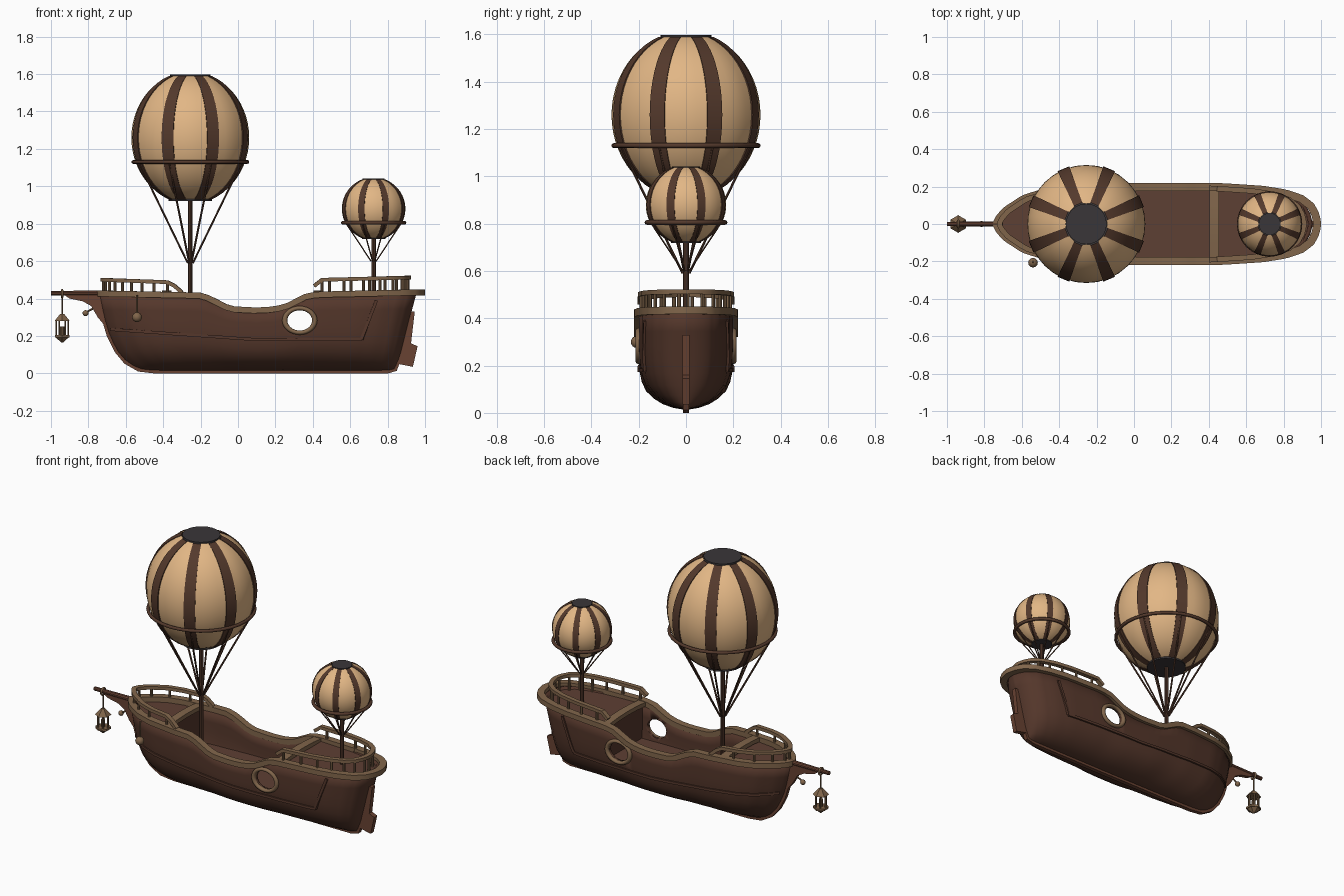
import bpy, bmesh
from math import pi, sin, cos, sqrt
from mathutils import Vector

if "Cube" in bpy.data.objects:
    bpy.data.objects.remove(bpy.data.objects["Cube"])


def material(name, *rgb):
    m = bpy.data.materials.new(name)
    m.use_nodes = True
    m.diffuse_color = (*rgb, 1)
    m.node_tree.nodes["Principled BSDF"].inputs["Base Color"].default_value = (*rgb, 1)
    return m


HULL = material("hull brown", .09, .038, .024)
KEEL = material("keel brown", .14, .055, .032)
DECK = material("deck brown", .11, .05, .033)
TRIM = material("trim tan", .22, .132, .07)
CLOTH = material("balloon cream", .76, .47, .235)
BAND = material("balloon band brown", .088, .041, .025)
CAP = material("cap grey", .042, .037, .04)


def finish(ob, mat, angle=.6):
    if not ob.data.materials:
        ob.data.materials.append(mat)
    bpy.ops.object.select_all(action='DESELECT')
    ob.select_set(True)
    bpy.context.view_layer.objects.active = ob
    bpy.ops.object.shade_smooth_by_angle(angle=angle)
    return ob


def mesh(name, verts, faces, mat, angle=.6):
    bm = bmesh.new()
    vs = [bm.verts.new(v) for v in verts]
    for f in faces:
        bm.faces.new([vs[i] for i in f])
    bmesh.ops.remove_doubles(bm, verts=bm.verts, dist=.0005)
    bmesh.ops.recalc_face_normals(bm, faces=bm.faces)
    me = bpy.data.meshes.new(name)
    bm.to_mesh(me)
    ob = bpy.data.objects.new(name, me)
    bpy.context.collection.objects.link(ob)
    return finish(ob, mat, angle)


def grid(name, rows, mat, wrap=False, loop=False, caps=False, angle=.6):
    """Skin a list of equal-length rows of points."""
    n, k = len(rows), len(rows[0])
    faces = [(i * k + j, i * k + (j + 1) % k, (i + 1) % n * k + (j + 1) % k, (i + 1) % n * k + j)
             for i in range(n if loop else n - 1) for j in range(k if wrap else k - 1)]
    if caps:
        faces += [tuple(range(k)), tuple(range((n - 1) * k, n * k))]
    return mesh(name, [p for r in rows for p in r], faces, mat, angle)


def sweep(name, path, w, h, mat, loop=False, side=None):
    """Rectangular beam along a path."""
    path, rows = [Vector(p) for p in path], []
    n = len(path)
    for i, p in enumerate(path):
        a = path[(i - 1) % n] if loop or i else p
        b = path[(i + 1) % n] if loop or i < n - 1 else p
        t = (b - a).normalized()
        s = side or t.cross(Vector((0, 0, 1))).normalized()
        up = s.cross(t)
        rows.append([p + s * x * w / 2 + up * y * h / 2 for x, y in ((-1, -1), (1, -1), (1, 1), (-1, 1))])
    return grid(name, rows, mat, True, loop, not loop)


def rod(name, a, b, r, mat, r2=None, sides=10):
    a, b = Vector(a), Vector(b)
    bpy.ops.mesh.primitive_cone_add(vertices=sides, radius1=r, radius2=r if r2 is None else r2,
                                    depth=(b - a).length, location=(a + b) / 2,
                                    rotation=(b - a).to_track_quat('Z', 'Y').to_euler())
    bpy.context.object.name = name
    return finish(bpy.context.object, mat)


def ball(name, loc, r, mat):
    bpy.ops.mesh.primitive_uv_sphere_add(segments=12, ring_count=8, radius=r, location=loc)
    bpy.context.object.name = name
    return finish(bpy.context.object, mat)


def ring(name, loc, major, minor, mat, rot=(0, 0, 0), scale=(1, 1, 1)):
    bpy.ops.mesh.primitive_torus_add(major_segments=32, minor_segments=8, major_radius=major,
                                     minor_radius=minor, location=loc, rotation=rot)
    bpy.context.object.name = name
    bpy.context.object.scale = scale
    return finish(bpy.context.object, mat, 1)


def plate(name, outline, t, mat):
    """Side-view outline given thickness across y."""
    return grid(name, [[(x, s * t / 2, z) for x, z in outline] for s in (-1, 1)], mat, True, caps=True)


def interp(x, pts):
    for (a, p), (b, q) in zip(pts, pts[1:]):
        if x <= b:
            return p + (q - p) * max(0, (x - a) / (b - a))
    return pts[-1][1]


# Hull shape: stem, stern, sheer line, plan and section
def bow(z): return interp(z, [(0, -.45), (.02, -.53), (.06, -.6), (.12, -.65), (.2, -.69), (.3, -.72), (.45, -.75)])
def stern(z): return interp(z, [(0, .81), (.02, .84), (.1, .87), (.3, .92), (.45, .96)])
def sheer(x): return interp(x, [(-.75, .443), (-.2, .432), (-.15, .415), (-.07, .372), (-.02, .358), (.1, .352),
                                (.2, .358), (.27, .378), (.36, .425), (.42, .437), (1, .45)])
def plan(u): return interp(u, [(0, 0), (.008, .032), (.03, .075), (.086, .14), (.144, .172), (.26, .195), (.43, .205),
                               (.7, .205), (.83, .19), (.9, .17), (.95, .14), (.98, .1), (.995, .05), (1, 0)])
def sect(f): return interp(f, [(0, 0), (.03, .28), (.08, .5), (.15, .68), (.25, .85), (.37, .94), (.5, .985), (.65, 1)])


def side_y(x, z):
    u = (x - bow(z)) / (stern(z) - bow(z))
    return plan(min(1, max(0, u))) * .97 * sect((z - .012) / (sheer(x) - .032))


STATIONS = [(1 - cos(pi * i / 56)) / 2 for i in range(57)]
LEVELS = [0, .03, .08, .15, .25, .37, .5, .65, .8, 1]


def hull_point(u, f, s):
    z = .012 + f * (sheer(-.75 + 1.71 * u) - .032)
    return (bow(z) + (stern(z) - bow(z)) * u, s * plan(u) * .97 * sect(f), z)


hull = grid("hull", [[hull_point(u, f, 1) for f in LEVELS[::-1]] + [hull_point(u, f, -1) for f in LEVELS[1:]]
                     for u in STATIONS], HULL)
mod = hull.modifiers.new("thickness", 'SOLIDIFY')
mod.thickness, mod.offset = .018, -1
bpy.ops.object.modifier_apply(modifier=mod.name)

# Oval portholes cut through both sides
cutter = rod("porthole_cutter", (.33, -.5, .283), (.33, .5, .283), .066, HULL, sides=28)
cutter.scale = (1, .87, 1)
cutter.hide_render = True
mod = hull.modifiers.new("portholes", 'BOOLEAN')
mod.operation, mod.object, mod.solver = 'DIFFERENCE', cutter, 'EXACT'
bpy.context.view_layer.objects.active = hull
bpy.ops.object.modifier_apply(modifier=mod.name)
bpy.data.objects.remove(cutter)
for s in (-1, 1):
    ring("porthole_frame", (.33, s * .2, .283), .08, .014, TRIM, (pi / 2, 0, 0), (1, .82, 1))


# Gunwale rim around the whole hull
def outline(x0, x1, k, z):
    half = [(x0 + (x1 - x0) * u, plan(u) * k) for u in STATIONS]
    pts = [(x, y) for x, y in half] + [(x, -y) for x, y in half[-2:0:-1]]
    return [(x, y, z(x)) for x, y in pts]


sweep("gunwale", outline(-.735, .98, .965, lambda x: sheer(x) - .016), .042, .032, TRIM, True)

# Keel, rudder, beak and bowsprit
stem = [(bow(z), 0, z) for z in (.42, .3, .2, .12, .06, .02)]
sweep("keel", stem + [(-.44, 0, .01), (.8, 0, .01)] + [(stern(z), 0, z) for z in (.02, .1, .2, .3)],
      .026, .022, KEEL, side=Vector((0, 1, 0)))
plate("rudder", [(.86, .05), (.935, .035), (.96, .145), (.925, .16), (.945, .33), (.91, .33)], .03, KEEL)
plate("beak", [(-.71, .42), (-.93, .42), (-.9, .4), (-.83, .385), (-.785, .36), (-.75, .3), (-.7, .24)], .026, KEEL)
rod("bowsprit", (-1, 0, .428), (-.7, 0, .428), .012, KEEL, .016)

# Raised strakes along the sides
for s in (-1, 1):
    low = [(-.68 + 1.34 * i / 24, .235 - .055 * min(1, i / 14)) for i in range(25)]
    edge = [(.66 + .08 * i / 5, .18 + .21 * i / 5) for i in range(6)]
    for name, line in (("wale", low), ("quarter_strip", edge)):
        sweep(name, [(x, s * (side_y(x, z) + .002), z) for x, z in line], .014, .016, HULL)


# Decks and bulkheads
def deck(name, x0, x1, z):
    xs = [x0 + (x1 - x0) * i / 24 for i in range(25)]
    grid(name, [[(x, s * max(0, side_y(x, z) - .006), z) for s in (-1, 1)] for x in xs], DECK)


deck("main_deck", -.66, .88, .2)
deck("fore_deck", -.73, -.38, .405)
deck("aft_deck", .43, .95, .415)
for name, x in (("fore_bulkhead", -.38), ("aft_bulkhead", .43)):
    grid(name, [[(x, s * (side_y(x, z) - .006), z) for s in (-1, 1)] for z in (.2, .27, .34, .405)], HULL)
    sweep(name + "_beam", [(x, y * .19, .43 - .012 * y * y) for y in (-1, -.5, 0, .5, 1)], .05, .026, TRIM)


# Railings at bow and stern with posts
def railing(name, loop, posts, z0):
    sweep(name + "_rail", loop, .028, .02, TRIM)
    for x, y, z in posts:
        rod(name + "_post", (x, y, z0), (x, y, z), .008, TRIM, sides=8)


full = outline(-.72, .91, .93, lambda x: interp(x, [(-.72, .5), (-.36, .487), (-.3, .432), (.38, .44), (.44, .5), (.91, .512)]))
fore = [p for p in full if p[0] < -.29]
upper, lower = [p for p in fore if p[1] >= 0], [p for p in fore if p[1] < 0]
fore = lower + upper
aft = [p for p in full if p[0] > .38]
railing("fore", fore, fore[2:-1:4], .41)
railing("aft", aft, aft[2:-1:3], .415)


# Balloon with raised bands, end caps, hoop, mast and ropes
def balloon(name, x, zc, R, half, hoop_z, knot_z, foot_z):
    tall, start, rows = half / .937, .357, []
    for i in range(23):
        th = start + (pi - 2 * start) * i / 22
        r, z = R * sin(th), zc + tall * cos(th)
        h = (.055 + .05 * sin(th)) * R / r
        row = []
        for k in range(8):
            a = pi / 8 + k * pi / 4
            spots = [(-h, 0), (-h, .02 * R), (h, .02 * R), (h, 0)]
            spots += [(h + (pi / 4 - 2 * h) * j / 4, 0) for j in (1, 2, 3)]
            row += [(x + (r + d) * cos(a + o), (r + d) * sin(a + o), z) for o, d in spots]
        rows.append(row)
    # Build the skin and colour the raised columns
    me = bpy.data.meshes.new(name)
    k = len(rows[0])
    me.from_pydata([p for r in rows for p in r], [],
                   [(i * k + j, (i + 1) * k + j, (i + 1) * k + (j + 1) % k, i * k + (j + 1) % k)
                    for i in range(22) for j in range(k)])
    me.materials.append(CLOTH)
    me.materials.append(BAND)
    for p in me.polygons:
        p.material_index = int(p.index % k % 7 < 3)
    ob = bpy.data.objects.new(name, me)
    bpy.context.collection.objects.link(ob)
    finish(ob, CLOTH)
    top, bottom, t = zc + half, zc - half, .05 * R
    rod(name + "_top_cap", (x, 0, top - t), (x, 0, top + t / 2), .345 * R, CAP, sides=24)
    rod(name + "_collar", (x, 0, bottom - t / 2), (x, 0, bottom + t), .37 * R, CAP, sides=24)
    ring(name + "_hoop", (x, 0, hoop_z), .97 * R, .01, BAND)
    rod(name + "_mast", (x, 0, foot_z), (x, 0, bottom), .013, BAND)
    for j in range(8):
        c, s = cos(j * pi / 4 + pi / 8), sin(j * pi / 4 + pi / 8)
        rod(name + "_rope", (x + .95 * R * c, .95 * R * s, hoop_z), (x + .015 * c, .015 * s, knot_z),
            .0055 if R > .2 else .0035, BAND, sides=6)


balloon("main_balloon", -.255, 1.26, .315, .33, 1.13, .59, .2)
balloon("aft_balloon", .725, .88, .17, .157, .805, .6, .415)

# Hanging lantern under the bowsprit
L = -.94
ring("lantern_hook", (L, 0, .425), .02, .006, TRIM, (0, pi / 2, 0))
rod("lantern_chain", (L, 0, .31), (L, 0, .41), .005, TRIM)
rod("lantern_roof", (L, 0, .28), (L, 0, .318), .047, TRIM, .012, 6)
rod("lantern_base", (L, 0, .192), (L, 0, .205), .045, TRIM, sides=6)
rod("lantern_foot", (L, 0, .192), (L, 0, .165), .04, TRIM, .006, 6)
rod("lantern_candle", (L, 0, .2), (L, 0, .25), .012, TRIM)
for j in range(6):
    c, s = .032 * cos(j * pi / 3), .032 * sin(j * pi / 3)
    rod("lantern_bar", (L + c, s, .2), (L + c, s, .285), .005, TRIM, sides=6)

# Small bow weight and side fender
rod("bow_line", (-.75, 0, .36), (-.815, 0, .325), .005, TRIM)
ball("bow_weight", (-.815, 0, .322), .016, TRIM)
rod("fender_line", (-.54, -.2, .42), (-.54, -.205, .3), .005, TRIM)
ball("fender", (-.54, -.207, .3), .026, TRIM)
